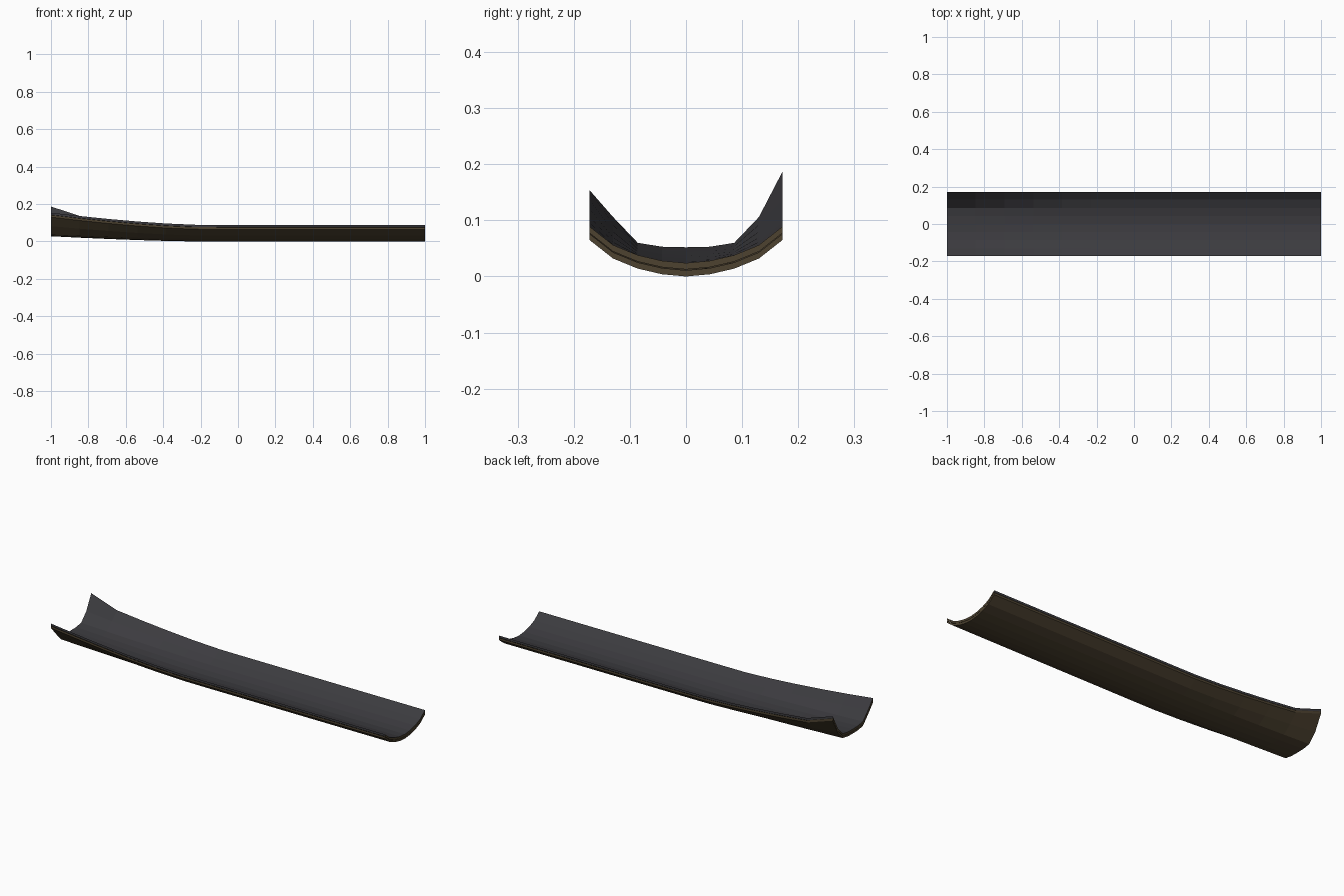
import bpy, bmesh

if "Cube" in bpy.data.objects:
    bpy.data.objects.remove(bpy.data.objects["Cube"])

YS = [-0.172, -0.13, -0.086, -0.043, 0, 0.043, 0.086, 0.13, 0.172]
BASE = [0.065, 0.032, 0.014, 0.004, 0, 0.004, 0.014, 0.032, 0.065]
RISE = [0.065, 0.05, 0.022, 0.025, 0.028, 0.025, 0.022, 0.05, 0.065]
NX = 13


def material(name, color):
    m = bpy.data.materials.new(name)
    m.diffuse_color = (*color, 1)
    m.use_nodes = True
    m.node_tree.nodes["Principled BSDF"].inputs["Base Color"].default_value = m.diffuse_color
    return m


brown = material("brown_wood", (0.075, 0.055, 0.03))
dark = material("dark_grey", (0.045, 0.044, 0.05))


def height(i, j):
    # flat trough that curls up towards the -x end
    x = -1 + 2 * i / NX
    s = max(0, (-x - 0.2) / 0.8)
    z = BASE[j] + RISE[j] * s ** 1.5
    if i == 0 and j == len(YS) - 1:
        z += 0.033          # raised back corner
    return z


def layer(name, low, high, top_mat, side_mat):
    bm = bmesh.new()
    n = len(YS)
    grids = [[[bm.verts.new((-1 + 2 * i / NX, YS[j], height(i, j) + off))
               for j in range(n)] for i in range(NX + 1)] for off in (low, high)]
    lo, hi = grids

    def face(vs, mat):
        bm.faces.new(vs).material_index = mat

    for i in range(NX):
        for j in range(n - 1):
            face((hi[i][j], hi[i + 1][j], hi[i + 1][j + 1], hi[i][j + 1]), 1)
            face((lo[i][j], lo[i][j + 1], lo[i + 1][j + 1], lo[i + 1][j]), 0)
        for j in (0, n - 1):
            face((lo[i][j], lo[i + 1][j], hi[i + 1][j], hi[i][j]), 2)
    for i in (0, NX):
        for j in range(n - 1):
            face((lo[i][j], lo[i][j + 1], hi[i][j + 1], hi[i][j]), 0)
    bmesh.ops.recalc_face_normals(bm, faces=bm.faces[:])
    me = bpy.data.meshes.new(name)
    bm.to_mesh(me)
    bm.free()
    for m in (brown, top_mat, side_mat):
        me.materials.append(m)
    ob = bpy.data.objects.new(name, me)
    bpy.context.collection.objects.link(ob)


# lower backing and upper lining of the trough
layer("trough_backing", 0, 0.011, brown, brown)
layer("trough_lining", 0.0125, 0.024, dark, dark)
